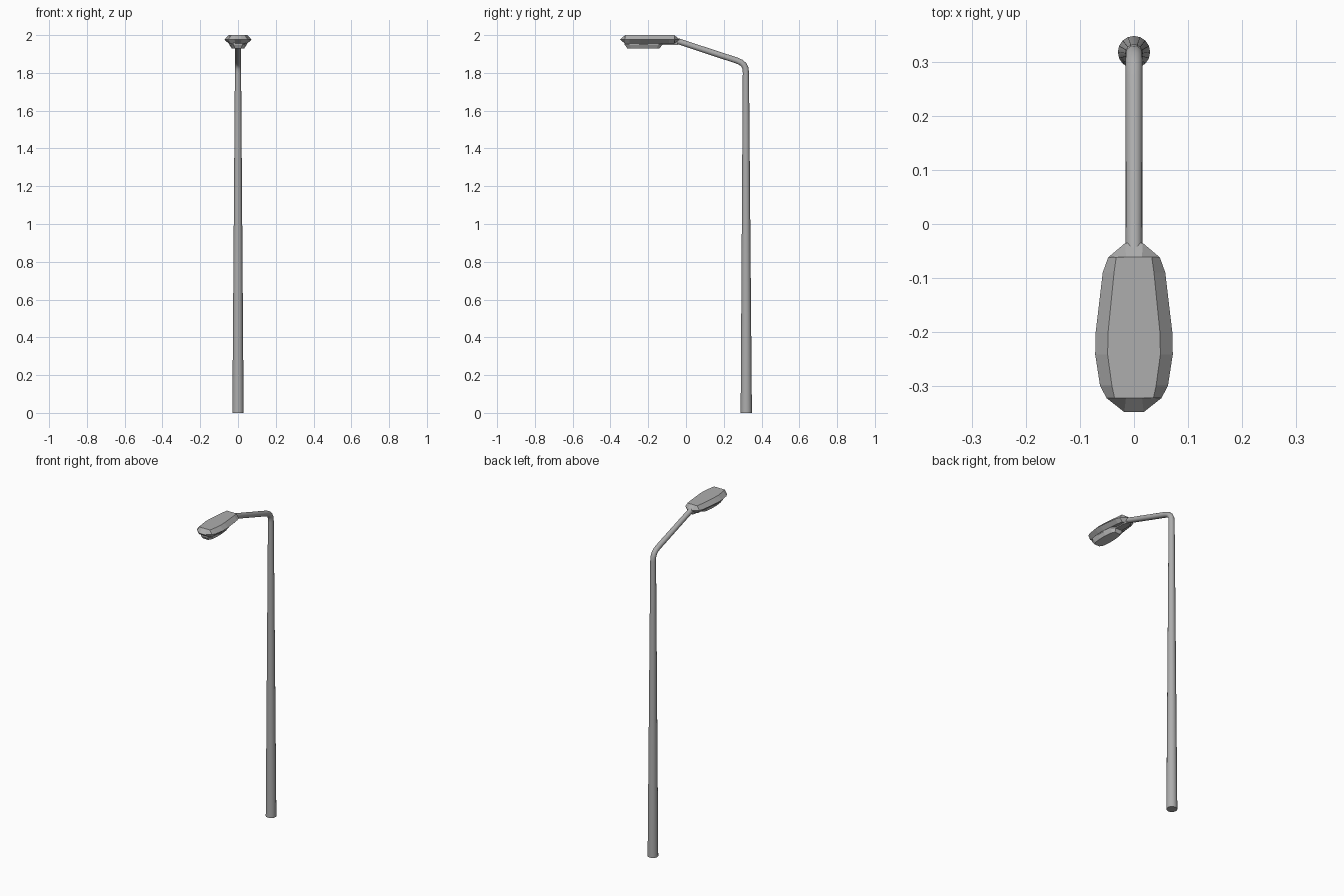
import bpy, bmesh, math
from mathutils import Vector

if "Cube" in bpy.data.objects:
    bpy.data.objects.remove(bpy.data.objects["Cube"])


def paint(name, value):
    mat = bpy.data.materials.new(name)
    mat.diffuse_color = (value, value, value, 1)
    mat.use_nodes = True
    mat.node_tree.nodes["Principled BSDF"].inputs["Base Color"].default_value = mat.diffuse_color
    return mat


METAL = paint("dark_grey_metal", 0.42)
GLASS = paint("pale_glass", 0.8)


def finish(bm, name, mat, smooth=False):
    bmesh.ops.remove_doubles(bm, verts=bm.verts, dist=1e-5)
    bmesh.ops.recalc_face_normals(bm, faces=bm.faces)
    mesh = bpy.data.meshes.new(name)
    bm.to_mesh(mesh)
    bm.free()
    mesh.materials.append(mat)
    ob = bpy.data.objects.new(name, mesh)
    bpy.context.collection.objects.link(ob)
    if smooth:
        bpy.context.view_layer.objects.active = ob
        ob.select_set(True)
        bpy.ops.object.shade_smooth_by_angle(angle=math.radians(35))
        ob.select_set(False)
    return ob


def skin(bm, rings):
    """Bridge closed rings of equal length and cap both ends."""
    rows = [[bm.verts.new(p) for p in r] for r in rings]
    n = len(rows[0])
    for a, b in zip(rows, rows[1:]):
        for i in range(n):
            j = (i + 1) % n
            bm.faces.new((a[i], a[j], b[j], b[i]))
    bm.faces.new(rows[0])
    bm.faces.new(rows[-1])


def tube(name, path, sides=16):
    """Sweep a circle along (y, z, radius) points in the x = 0 plane."""
    pts = [Vector((0, y, z)) for y, z, _ in path]
    rings = []
    for i, p in enumerate(pts):
        d = Vector()
        if i:
            d += (p - pts[i - 1]).normalized()
        if i < len(pts) - 1:
            d += (pts[i + 1] - p).normalized()
        d.normalize()
        side = Vector((1, 0, 0))
        up = d.cross(side)
        r = path[i][2]
        rings.append([p + r * (math.cos(t) * side + math.sin(t) * up)
                      for t in (2 * math.pi * k / sides for k in range(sides))])
    bm = bmesh.new()
    skin(bm, rings)
    return finish(bm, name, METAL, True)


def shell(name, layers, mat=METAL):
    """Stack mirrored outlines; each layer is (z, [(half width, y), ...])."""
    rings = [[(x, y, z) for x, y in half] + [(-x, y, z) for x, y in reversed(half)]
             for z, half in layers]
    bm = bmesh.new()
    skin(bm, rings)
    return finish(bm, name, mat)


# Tapered pole bending into the inclined arm
tube("pole_and_arm", [(0.319, 0, 0.03), (0.319, 0.05, 0.0295), (0.317, 1.80, 0.0165),
                      (0.315, 1.824, 0.016), (0.306, 1.842, 0.016),
                      (0.292, 1.855, 0.016), (0.27, 1.865, 0.016),
                      (-0.05, 1.97, 0.0155)])

# Faceted lamp housing: flat top, wide rim, flat underside
rim = [(0.016, -0.035), (0.048, -0.062), (0.058, -0.09), (0.071, -0.20),
       (0.072, -0.242), (0.063, -0.30), (0.051, -0.323), (0.018, -0.349)]
flat = [(0.015, -0.061), (0.033, -0.061), (0.037, -0.09), (0.048, -0.20),
        (0.049, -0.242), (0.041, -0.30), (0.036, -0.323), (0.015, -0.323)]
shell("lamp_housing", [(1.955, flat), (1.976, rim), (2.0, flat)])

# Sloping glass bowl under the housing
lens = [(0.024, -0.125), (0.040, -0.145), (0.047, -0.20),
        (0.047, -0.25), (0.041, -0.30), (0.024, -0.325)]
bowl = [(x * 0.7, -0.228 + (y + 0.228) * 0.86) for x, y in lens]
shell("lens", [(1.93, bowl), (1.95, lens), (1.957, lens)], GLASS)

# Mounting block joining arm and housing
block = [(0.014, -0.045), (0.02, -0.07), (0.02, -0.145)]
shell("arm_mount", [(1.948, block), (1.975, block)])
